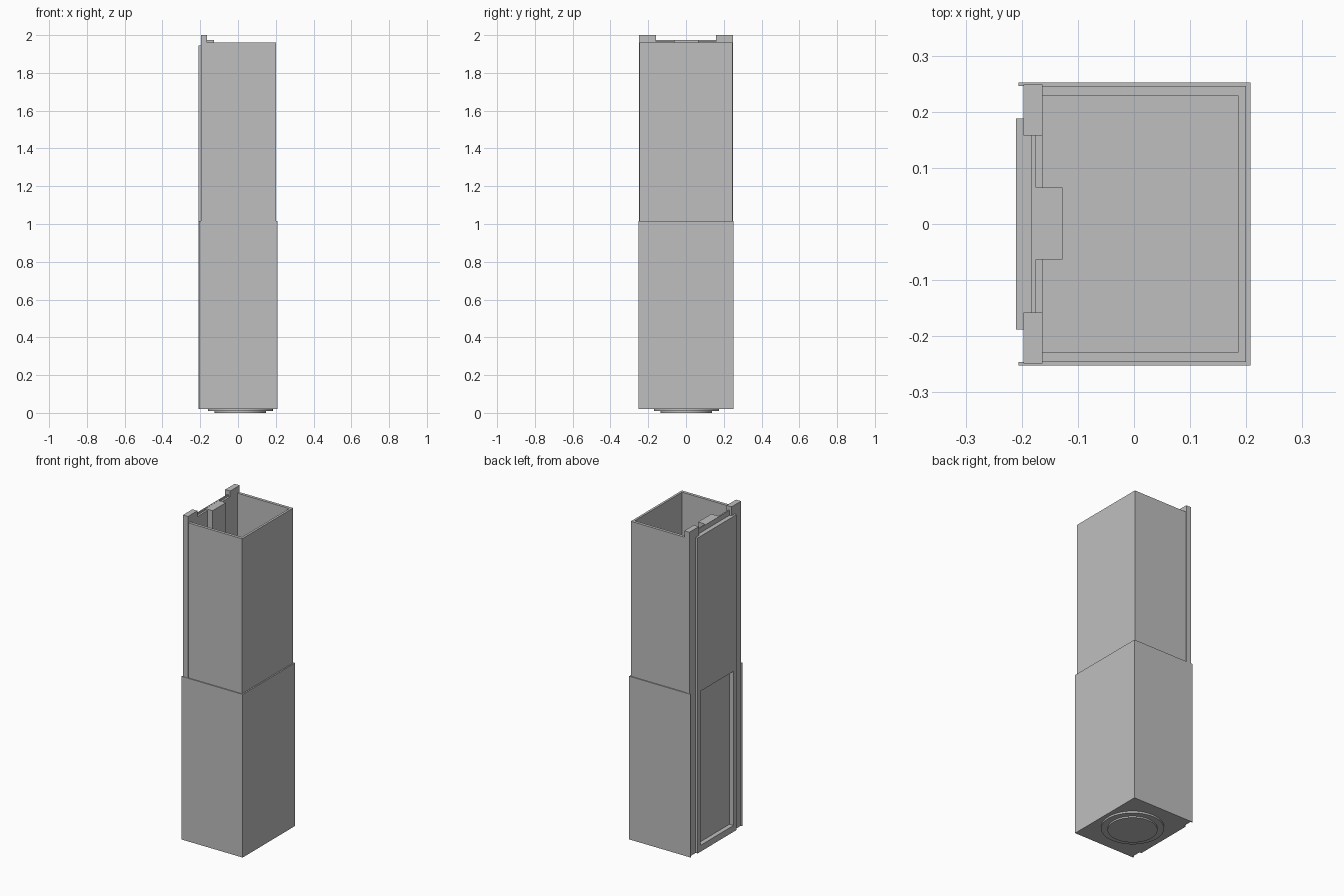
import bpy
import bmesh

if "Cube" in bpy.data.objects:
    bpy.data.objects.remove(bpy.data.objects["Cube"], do_unlink=True)

GREY = (0.52, 0.52, 0.52, 1.0)
grey = bpy.data.materials.new("plain_grey")
grey.use_nodes = True
grey.diffuse_color = GREY
grey.node_tree.nodes["Principled BSDF"].inputs["Base Color"].default_value = GREY


def finish(name, bm):
    bmesh.ops.recalc_face_normals(bm, faces=bm.faces)
    mesh = bpy.data.meshes.new(name)
    bm.to_mesh(mesh)
    bm.free()
    mesh.materials.append(grey)
    obj = bpy.data.objects.new(name, mesh)
    bpy.context.scene.collection.objects.link(obj)
    return obj


def prism(name, outline, z0, z1):
    """Extrude a plan outline (x, y) from z0 up to z1."""
    bm = bmesh.new()
    face = bm.faces.new([bm.verts.new((x, y, z0)) for x, y in outline])
    new = bmesh.ops.extrude_face_region(bm, geom=[face])["geom"]
    bmesh.ops.translate(bm, vec=(0, 0, z1 - z0),
                        verts=[v for v in new if isinstance(v, bmesh.types.BMVert)])
    return finish(name, bm)


def box(name, x0, x1, y0, y1, z0, z1):
    return prism(name, [(x0, y0), (x1, y0), (x1, y1), (x0, y1)], z0, z1)


def channel(name, back, front, half, t_front, t_side, z0, z1):
    """U-shaped wall, open towards -x."""
    f, h = front - t_front, half - t_side
    return prism(name, [(back, -half), (front, -half), (front, half), (back, half),
                        (back, h), (f, h), (f, -h), (back, -h)], z0, z1)


def disc(name, radius, z0, z1):
    bm = bmesh.new()
    bmesh.ops.create_cone(bm, cap_ends=True, segments=96, radius1=radius,
                          radius2=radius, depth=z1 - z0)
    bmesh.ops.translate(bm, vec=(0.012, 0.002, (z0 + z1) / 2), verts=bm.verts)
    obj = finish(name, bm)
    bpy.ops.object.select_all(action="DESELECT")
    obj.select_set(True)
    bpy.context.view_layer.objects.active = obj
    bpy.ops.object.shade_smooth_by_angle()
    return obj


# Lower sleeve and the taller tube standing inside it
channel("lower_sleeve", -0.206, 0.208, 0.252, 0.008, 0.006, 0.02, 1.015)
channel("upper_tube", -0.165, 0.2, 0.246, 0.014, 0.018, 0.022, 1.96)
box("floor_plate", -0.196, 0.205, -0.249, 0.249, 0.02, 0.034)

# Stepped round base, with its inner disc just showing through the floor
disc("base_flange", 0.172, 0.009, 0.025)
disc("base_disc", 0.136, 0.0, 0.036)

# Rear wall: thinner in the middle, with a low ridge
box("rear_wall", -0.183, -0.163, -0.16, 0.16, 0.021, 1.965)
box("rear_wall_ridge", -0.183, -0.175, -0.159, 0.159, 1.96, 1.975)

# Side posts and the side bars of the rear frame
for side, s in (("left", -1), ("right", 1)):
    y0, y1 = sorted((s * 0.158, s * 0.249))
    box(f"{side}_rear_post", -0.197, -0.163, y0, y1, 0.021, 2.0)
    y0, y1 = sorted((s * 0.158, s * 0.188))
    box(f"{side}_frame_bar", -0.21, -0.196, y0, y1, 0.021, 1.945)

# Rear cover above, sill below, leaving a recessed window between them
box("upper_cover", -0.21, -0.182, -0.158, 0.158, 1.0, 1.945)
box("window_sill", -0.21, -0.182, -0.158, 0.158, 0.021, 0.06)

# Block fixed to the inside of the rear wall
box("inner_catch", -0.18, -0.127, -0.063, 0.065, 1.6, 1.974)
